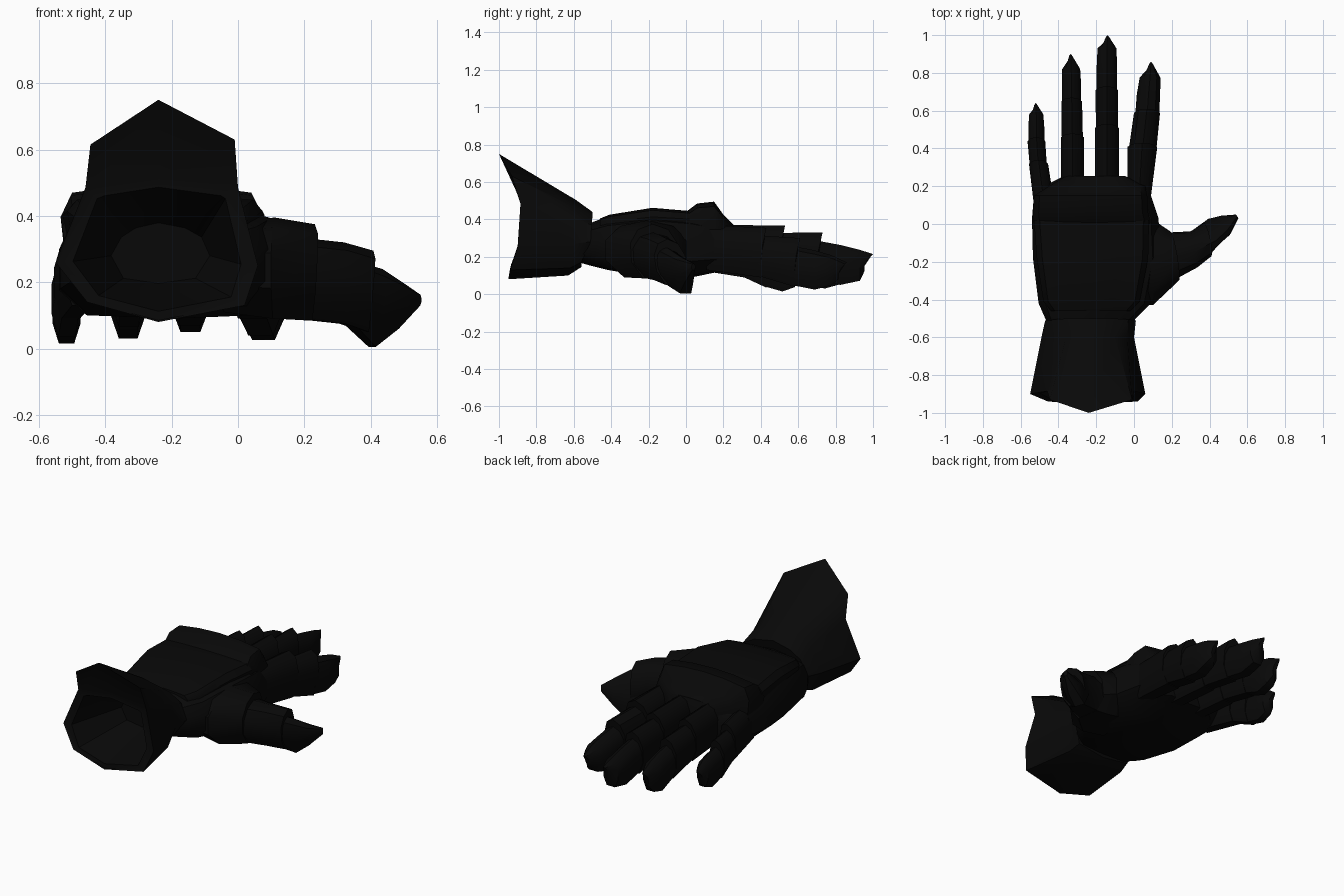
import bpy, bmesh
from mathutils import Vector
from math import radians

black = bpy.data.materials.new("black_steel")
black.diffuse_color = (0.0025, 0.0025, 0.0025, 1)

# Cross-sections: u runs across the part, v runs from underside to top
ROUND = [(-.55, 0), (.55, 0), (1, .3), (1, .65), (.65, .9), (0, 1), (-.65, .9), (-1, .65), (-1, .3)]
BROAD = [(-.6, .05), (0, 0), (.6, .05), (.95, .22), (1, .7), (.9, .92), (.45, .98), (0, 1),
         (-.45, .98), (-.9, .92), (-1, .7), (-.95, .22)]
PALM = [(-.75, .03), (0, 0), (.75, .03), (1, .25), (1, .6), (.88, .83), (.45, .95), (0, 1),
        (-.45, .95), (-.88, .83), (-1, .6), (-1, .25)]


def skin(name, rings, cap_start=True, cap_end=True):
    """Join rings of points into one closed surface."""
    bm = bmesh.new()
    loops = [[bm.verts.new(p) for p in ring] for ring in rings]
    for a, b in zip(loops, loops[1:]):
        for i in range(len(a)):
            j = (i + 1) % len(a)
            bm.faces.new((a[i], a[j], b[j], b[i]))
    if cap_start:
        bm.faces.new(loops[0][::-1])
    if cap_end:
        bm.faces.new(loops[-1])
    bmesh.ops.recalc_face_normals(bm, faces=bm.faces)
    mesh = bpy.data.meshes.new(name)
    bm.to_mesh(mesh)
    bm.free()
    mesh.materials.append(black)
    obj = bpy.data.objects.new(name, mesh)
    bpy.context.collection.objects.link(obj)
    bpy.context.view_layer.objects.active = obj
    obj.select_set(True)
    bpy.ops.object.shade_smooth_by_angle(angle=radians(40))
    obj.select_set(False)
    return obj


def section(xl, yl, xr, yr, zb, zt, profile=ROUND, lean=0, skew=0):
    """Cross-section between two side points; lean pushes the top forward, skew tips it right."""
    l, r = Vector((xl, yl, 0)), Vector((xr, yr, 0))
    c, h = (l + r) / 2, (r - l) / 2
    side = h.normalized()
    fwd = Vector((-side.y, side.x, 0))
    return [c + h * u + fwd * lean * max(0, v - .5) * 2 + side * skew * (v - .5)
            + Vector((0, 0, zb + (zt - zb) * v)) for u, v in profile]


# Cuff: flared outside with a raised pointed shield on top, then a hollow inside
outer = [(-.24, -1, .75), (-.445, -.93, .615), (-.46, -.885, .485), (-.55, -.9, .26),
         (-.455, -.94, .14), (-.24, -.95, .08), (.02, -.94, .13), (.06, -.9, .25),
         (0, -.885, .485), (-.01, -.93, .63)]
rim = [(-.24, -.88, .52), (-.43, -.88, .49), (-.455, -.882, .48), (-.54, -.895, .26),
       (-.45, -.935, .14), (-.24, -.945, .085), (.015, -.935, .135), (.05, -.895, .25),
       (-.005, -.882, .48), (-.02, -.88, .49)]
waist = [(-.24, -.59, .505), (-.36, -.6, .465), (-.43, -.6, .41), (-.49, -.6, .27), (-.42, -.62, .14),
         (-.24, -.63, .1), (-.04, -.62, .14), (0, -.6, .27), (-.035, -.6, .41), (-.1, -.6, .465)]
wrist = [(-.24, -.5, .44), (-.35, -.5, .415), (-.42, -.505, .37), (-.47, -.51, .28), (-.41, -.56, .17),
         (-.24, -.56, .145), (-.06, -.56, .17), (.01, -.51, .28), (-.03, -.505, .37), (-.11, -.5, .415)]
mid = Vector((-.24, 0, .28))


def inset(ring, k, y=None):
    return [Vector((mid.x + (p[0] - mid.x) * k, p[1] if y is None else y,
                    mid.z + (p[2] - mid.z) * k)) for p in ring]


skin("cuff", [wrist, waist, outer, rim, inset(rim, .86), inset(wrist, .62, -.58)])

# Hand body from wrist to finger roots
skin("hand", [section(xl, y, xr, y, zb, zt, PALM) for xl, xr, y, zb, zt in [
    (-.43, -.05, -.57, .17, .37), (-.47, .01, -.5, .15, .385), (-.505, .09, -.42, .13, .415),
    (-.535, .14, -.18, .09, .455), (-.54, .13, .03, .09, .435), (-.53, .09, .15, .115, .40),
    (-.46, .08, .21, .12, .36), (-.38, -.03, .25, .13, .35)]])

# Plate over the back of the hand
skin("back_plate", [section(xl, y, xr, y, .3, zt, BROAD) for xl, xr, y, zt in [
    (-.44, -.02, -.46, .405), (-.48, .03, -.41, .425), (-.515, .075, -.18, .462),
    (-.53, .08, .02, .445)]])

# Raised band across the knuckles
skin("knuckle_band", [section(xl, y, xr, y, zb, zt, BROAD) for xl, xr, y, zb, zt in [
    (-.53, .09, 0, .2, .44), (-.535, .075, .06, .19, .485), (-.53, .07, .15, .18, .495),
    (-.45, .06, .2, .2, .425), (-.36, -.05, .255, .22, .37)]])

# Fingers: three overlapping plates each; rows are (left x, right x, y, bottom, top)
fingers = {
    "little": [(-.53, -.41, .1, .12, .35), (-.555, -.455, .33, .09, .325),
               (-.563, -.47, .45, .035, .275), (-.555, -.48, .58, .025, .195), (-.52, .64, .15)],
    "ring": [(-.39, -.26, .15, .12, .37), (-.387, -.265, .47, .1, .36),
             (-.385, -.275, .66, .065, .315), (-.38, -.285, .82, .04, .23), (-.335, .9, .19)],
    "middle": [(-.21, -.075, .15, .12, .37), (-.207, -.08, .52, .1, .368),
               (-.203, -.085, .72, .07, .33), (-.193, -.093, .93, .06, .237), (-.14, 1, .215)],
    "index": [(-.04, .09, .15, .12, .37), (-.035, .122, .42, .09, .355),
              (0, .137, .6, .04, .3), (.03, .14, .775, .035, .21), (.09, .86, .17)],
}
for name, rows in fingers.items():
    tip = rows[-1]
    rows = rows[:-1]
    for n, (a, b) in enumerate(zip(rows, rows[1:])):
        drop = .04 if n else 0
        rings = [section(a[0] + .005, a[2] - .04, a[1] - .005, a[2] - .04, a[3] + .01, a[4] - drop)]
        if n == 2:
            # Claw: fullest near the pad, then drawn in to a point
            y = (a[2] + b[2]) / 2
            rings.append(section((a[0] + b[0]) / 2, y, (a[1] + b[1]) / 2, y, b[3] - .01,
                                 (a[4] - drop + b[4]) / 2))
            rings.append(section(b[0], b[2], b[1], b[2], b[3] + .012, b[4]))
            rings.append(section(tip[0] - .012, tip[1] - .045, tip[0] + .012, tip[1] - .045,
                                 tip[2] - .09, tip[2], lean=.045))
        else:
            rings.append(section(b[0], b[2] - .02, b[1], b[2] - .02, b[3], b[4], lean=.03))
        skin(f"{name}_finger_plate_{n + 1}", rings)

# Thumb: root, middle plate and claw, heading outward and rolled so the pad faces the fingers
# Rows: left x, left y, right x, right y, bottom, top, lean, skew
thumb = {
    "thumb_root": [(-.02, .02, -.05, -.42, .11, .38, 0, 0), (.12, .01, .1, -.43, .09, .395, 0, 0),
                   (.195, -.045, .235, -.295, .085, .375, .015, .02)],
    "thumb_plate": [(.16, -.05, .2, -.3, .09, .335, 0, .02), (.30, -.045, .335, -.225, .075, .32, 0, .03),
                    (.375, 0, .405, -.165, .05, .295, .015, .04)],
    "thumb_claw": [(.31, -.04, .37, -.19, .075, .265, 0, .03),
                   (.40, .01, .44, -.10, .005, .24, 0, .09),
                   (.465, .035, .505, -.05, .06, .2, 0, .05),
                   (.54, .05, .553, .03, .13, .165, 0, 0)],
}
for name, rows in thumb.items():
    skin(name, [section(*r[:6], lean=r[6], skew=r[7]) for r in rows])
